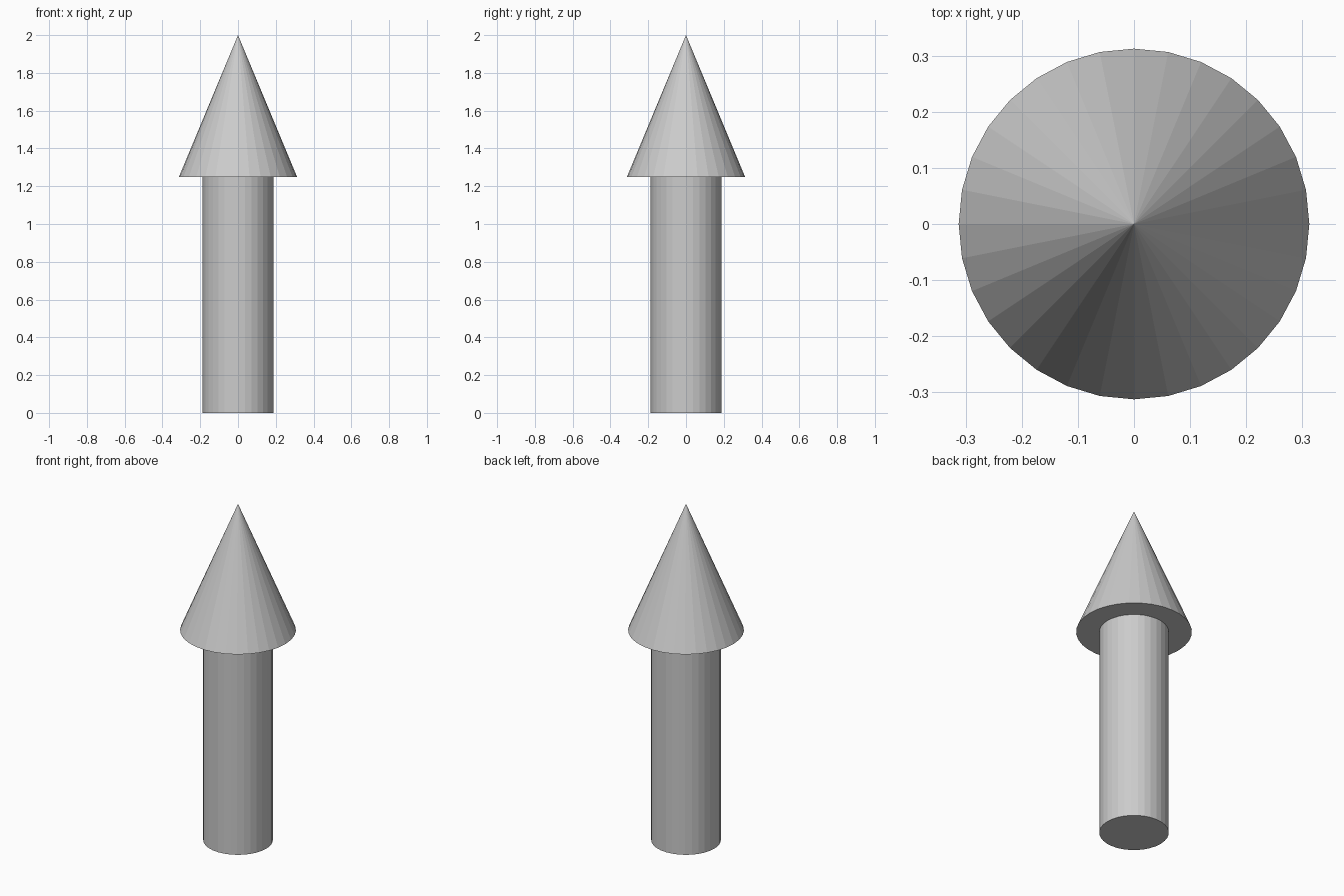
import bpy

if "Cube" in bpy.data.objects:
    bpy.data.objects.remove(bpy.data.objects["Cube"])

SIDES = 32
SHAFT_HEIGHT = 1.25
TOTAL_HEIGHT = 2.0

# Shaft: plain faceted cylinder standing on the ground
bpy.ops.mesh.primitive_cylinder_add(
    vertices=SIDES, radius=0.1875, depth=SHAFT_HEIGHT,
    location=(0, 0, SHAFT_HEIGHT / 2))
bpy.context.object.name = "shaft"

# Head: faceted cone sitting on the shaft
head_height = TOTAL_HEIGHT - SHAFT_HEIGHT
bpy.ops.mesh.primitive_cone_add(
    vertices=SIDES, radius1=0.3125, radius2=0, depth=head_height,
    location=(0, 0, SHAFT_HEIGHT + head_height / 2))
bpy.context.object.name = "arrow_head"
